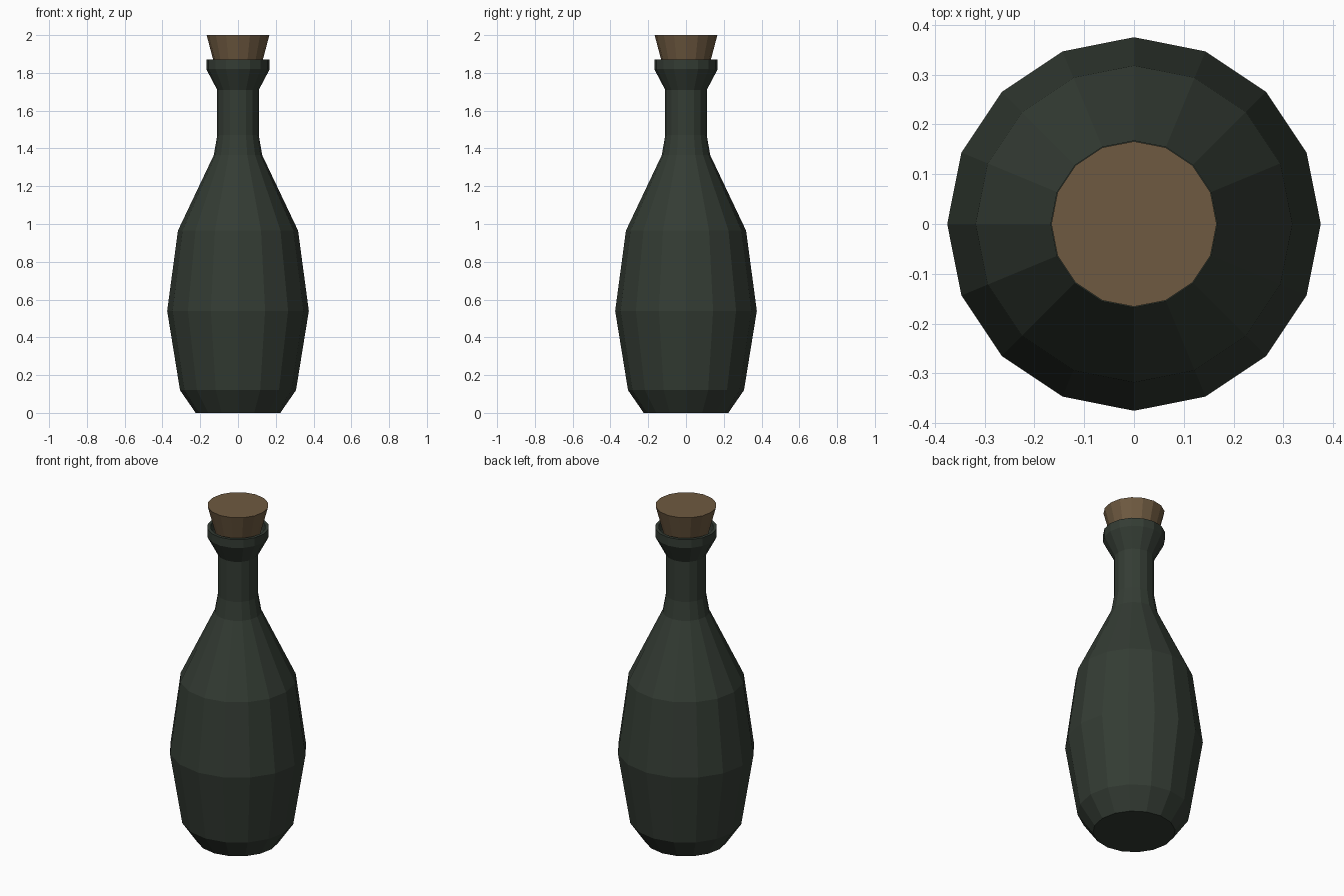
import bpy, bmesh, math

if "Cube" in bpy.data.objects:
    bpy.data.objects.remove(bpy.data.objects["Cube"])

SIDES = 16

def material(name, rgb):
    m = bpy.data.materials.new(name)
    m.diffuse_color = (*rgb, 1)
    m.use_nodes = True
    m.node_tree.nodes["Principled BSDF"].inputs["Base Color"].default_value = m.diffuse_color
    return m

def lathe(name, profile, mat):
    """Revolve (radius, z) points into a flat-faceted closed solid."""
    bm = bmesh.new()
    rings = [[bm.verts.new((r * math.cos(2 * math.pi * i / SIDES),
                            r * math.sin(2 * math.pi * i / SIDES), z))
              for i in range(SIDES)] for r, z in profile]
    for a, b in zip(rings, rings[1:]):
        for i in range(SIDES):
            j = (i + 1) % SIDES
            bm.faces.new((a[i], a[j], b[j], b[i]))
    bm.faces.new(rings[0][::-1])
    bm.faces.new(rings[-1])
    mesh = bpy.data.meshes.new(name)
    bm.to_mesh(mesh)
    bm.free()
    mesh.materials.append(mat)
    obj = bpy.data.objects.new(name, mesh)
    bpy.context.collection.objects.link(obj)

glass = material("dark green glass", (0.034, 0.045, 0.034))
cork = material("brown cork", (0.158, 0.102, 0.052))

# Bottle: body, shoulder, neck, flared lip and recessed mouth
lathe("bottle", [(0.224, 0), (0.307, 0.12), (0.375, 0.54), (0.318, 0.965),
                 (0.128, 1.365), (0.11, 1.47), (0.11, 1.71), (0.168, 1.82),
                 (0.168, 1.87), (0.15, 1.87), (0.148, 1.82), (0.095, 1.73)], glass)

# Tapered stopper seated in the mouth
lathe("stopper", [(0.092, 1.72), (0.166, 2.0)], cork)
